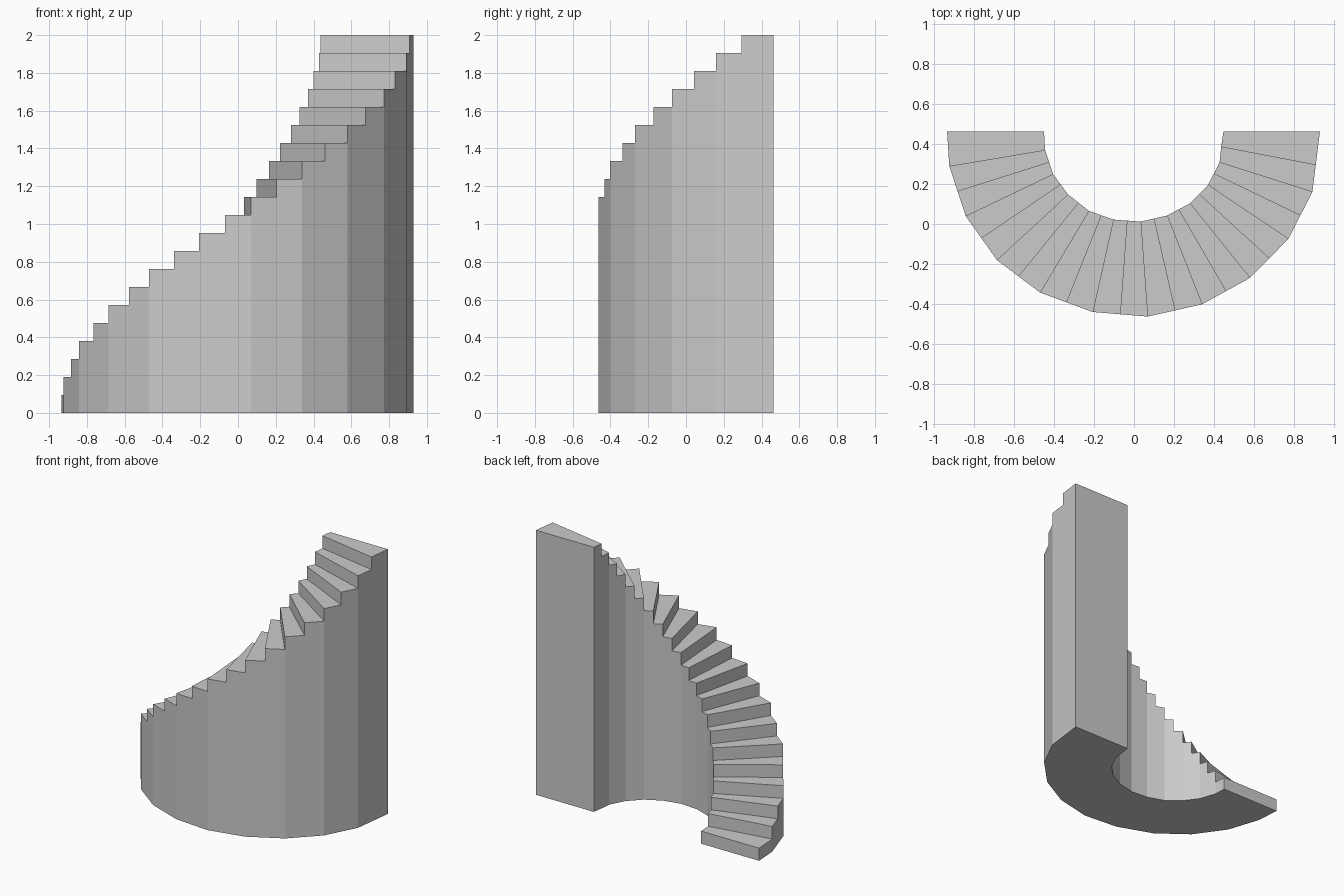
import bpy, bmesh
from mathutils import Vector

if "Cube" in bpy.data.objects:
    bpy.data.objects.remove(bpy.data.objects["Cube"])

STEPS = 21
RISE = 2.0 / STEPS

# Plan corners of the faceted half ring, one pair every second riser
keys = [0] + list(range(1, 20, 2)) + [20, 21]
outer_pts = [(-.935, .463), (-.924, .29), (-.842, .04), (-.686, -.18), (-.47, -.343),
             (-.207, -.44), (.068, -.463), (.34, -.402), (.58, -.27), (.772, -.075),
             (.892, .16), (.909, .295), (.93, .463)]
inner_pts = [(-.45, .463), (-.445, .37), (-.405, .25), (-.33, .148), (-.226, .066),
             (-.103, .022), (.033, .012), (.165, .042), (.28, .103), (.37, .195),
             (.428, .308), (.436, .385), (.447, .463)]


def boundary(points):
    """One plan point per riser line; skipped ones lie midway."""
    known = {k: Vector(p) for k, p in zip(keys, points)}
    return [known[k] if k in known else (known[k - 1] + known[k + 1]) / 2
            for k in range(STEPS + 1)]


rails = [boundary(outer_pts), boundary(inner_pts)]
bm = bmesh.new()
cache = {}


def vert(side, k, level):
    key = (side, k, level)
    if key not in cache:
        p = rails[side][k]
        cache[key] = bm.verts.new((p.x, p.y, level * RISE))
    return cache[key]


def face(*corners):
    bm.faces.new([vert(*c) for c in corners])


# Solid steps: tread, underside, riser and both curved walls
for k in range(STEPS):
    n = k + 1
    face((0, k, n), (0, n, n), (1, n, n), (1, k, n))
    face((0, k, 0), (1, k, 0), (1, n, 0), (0, n, 0))
    face((0, k, k), (0, k, n), (1, k, n), (1, k, k))
    for s in (0, 1):
        wall = [(s, k, 0), (s, n, 0), (s, n, n), (s, k, n)]
        if k:
            wall.append((s, k, k))
        face(*wall)

# Tall end wall under the top step
face((0, STEPS, 0), (1, STEPS, 0), (1, STEPS, STEPS), (0, STEPS, STEPS))

bmesh.ops.recalc_face_normals(bm, faces=bm.faces)
mesh = bpy.data.meshes.new("curved_staircase")
bm.to_mesh(mesh)
bm.free()
bpy.context.collection.objects.link(bpy.data.objects.new("curved_staircase", mesh))
